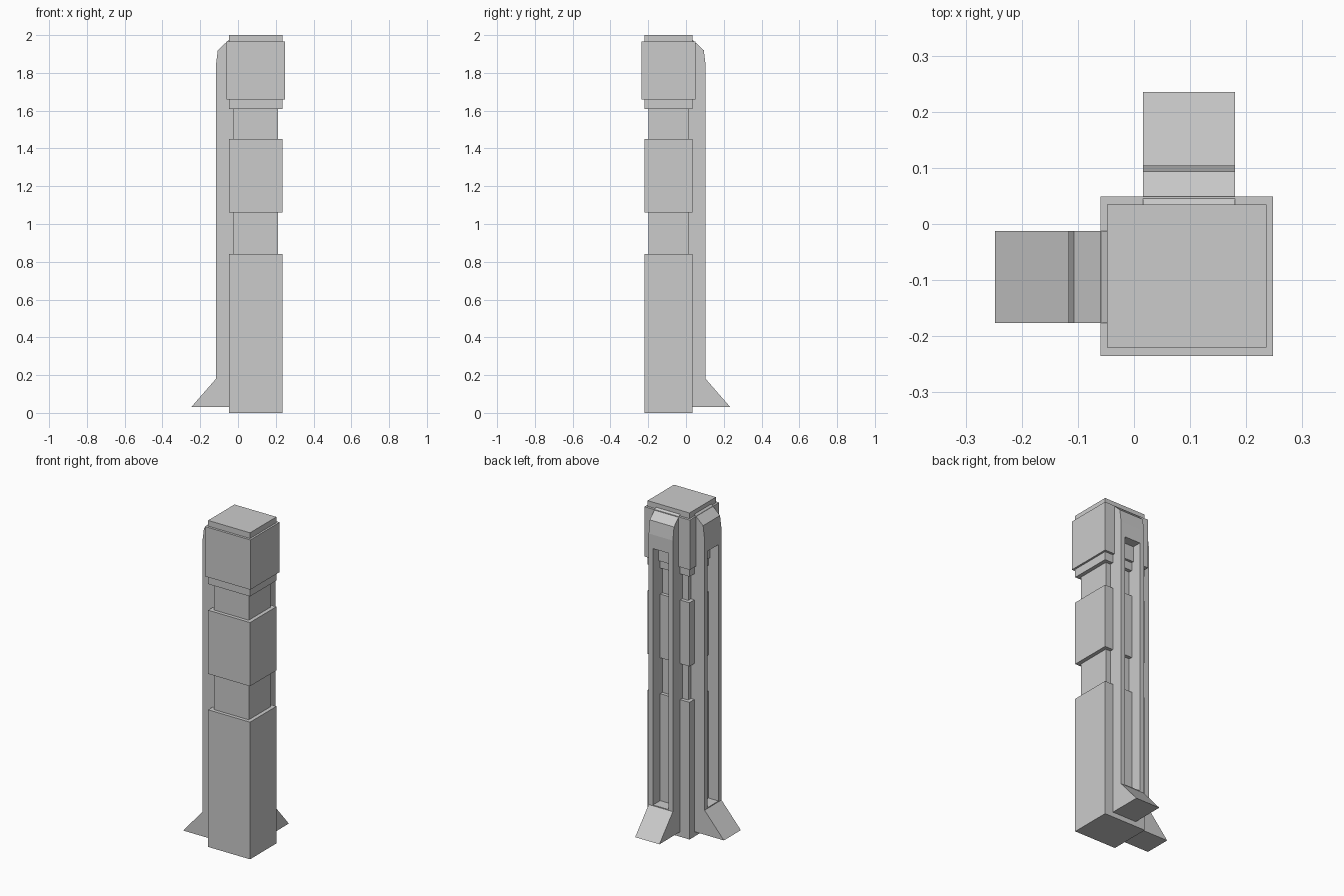
import bpy, bmesh, math
from mathutils import Matrix

if "Cube" in bpy.data.objects:
    bpy.data.objects.remove(bpy.data.objects["Cube"])

CX, CY = 0.094, -0.093


def make_object(name, bm):
    bmesh.ops.recalc_face_normals(bm, faces=bm.faces)
    mesh = bpy.data.meshes.new(name)
    bm.to_mesh(mesh)
    bm.free()
    obj = bpy.data.objects.new(name, mesh)
    bpy.context.collection.objects.link(obj)
    return obj


def prism(name, profile, width):
    # Extrude a (y, z) outline symmetrically along x
    bm = bmesh.new()
    face = bm.faces.new([bm.verts.new((-width / 2, y, z)) for y, z in profile])
    ext = bmesh.ops.extrude_face_region(bm, geom=[face])
    verts = [g for g in ext["geom"] if isinstance(g, bmesh.types.BMVert)]
    bmesh.ops.translate(bm, verts=verts, vec=(width, 0, 0))
    return make_object(name, bm)


# Stepped column: one continuous skin through rectangular rings
WIDE, NARROW, HEAD = (0.142, 0.1275), (0.1185, 0.106), (0.154, 0.142)
sections = [(WIDE, 0, 0.84), (NARROW, 0.84, 1.06), (WIDE, 1.06, 1.45),
            (NARROW, 1.45, 1.61), (WIDE, 1.61, 1.66), (HEAD, 1.66, 1.965),
            (WIDE, 1.965, 2.0)]
bm = bmesh.new()
rings = []
for (hx, hy), z0, z1 in sections:
    for z in (z0, z1):
        rings.append([bm.verts.new((CX + sx * hx, CY + sy * hy, z))
                      for sx, sy in ((-1, -1), (1, -1), (1, 1), (-1, 1))])
for a, b in zip(rings, rings[1:]):
    for i in range(4):
        j = (i + 1) % 4
        bm.faces.new((a[i], a[j], b[j], b[i]))
bm.faces.new(rings[0][::-1])
bm.faces.new(rings[-1])
make_object("stepped_column", bm)

# Slotted buttresses with flared feet on the back and left sides
FIN = [(-0.035, 0.03), (0.2, 0.03), (0.069, 0.18), (0.069, 1.84),
       (0.059, 1.92), (0.0, 1.975), (-0.035, 1.975)]
SLOT = [(-0.1, 0.185), (0.2, 0.185), (0.2, 1.755), (-0.1, 1.755)]


def buttress(name, location, angle):
    fin = prism(name, FIN, 0.164)
    cutter = prism("slot_cutter", SLOT, 0.106)
    cutter.hide_render = True
    mod = fin.modifiers.new("slot", "BOOLEAN")
    mod.operation, mod.object, mod.solver = "DIFFERENCE", cutter, "EXACT"
    bpy.context.view_layer.objects.active = fin
    bpy.ops.object.modifier_apply(modifier=mod.name)
    bpy.data.objects.remove(cutter)
    fin.data.transform(Matrix.Translation(location) @ Matrix.Rotation(angle, 4, "Z"))


buttress("back_buttress", (0.098, 0.035, 0), 0)
buttress("left_buttress", (-0.048, -0.0945, 0), math.pi / 2)
